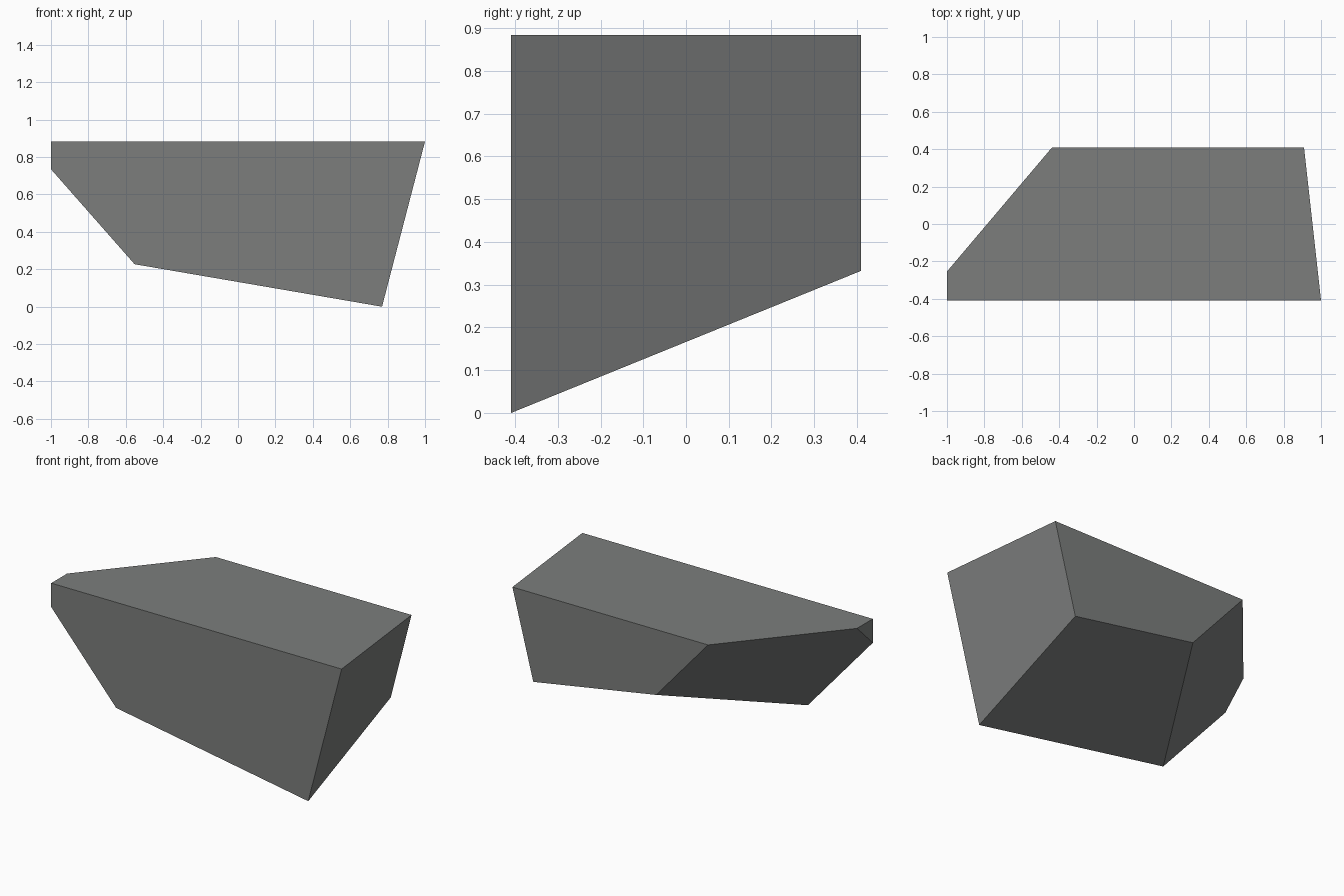
import bpy, bmesh
from mathutils import Vector
from mathutils.geometry import normal

if "Cube" in bpy.data.objects:
    bpy.data.objects.remove(bpy.data.objects["Cube"])

H, D = 0.884, 0.409          # height, half depth
CENTRE = Vector((0.1, 0, 0.55))

grey = bpy.data.materials.new("stone_grey")
grey.diffuse_color = (0.2, 0.208, 0.204, 1)
grey.use_nodes = True
grey.node_tree.nodes["Principled BSDF"].inputs["Base Color"].default_value = grey.diffuse_color

# Block that the facets are cut from
bm = bmesh.new()
bmesh.ops.create_cube(bm, size=1)
for v in bm.verts:
    v.co = Vector((v.co.x * 2, v.co.y * 2 * D, (v.co.z + 0.5) * H))


def slice_off(a, b, c):
    """Cut away everything beyond the plane through three points."""
    a, b, c = Vector(a), Vector(b), Vector(c)
    n = normal(a, b, c)
    if n.dot(CENTRE - a) > 0:
        n = -n
    geom = bm.verts[:] + bm.edges[:] + bm.faces[:]
    bmesh.ops.bisect_plane(bm, geom=geom, dist=1e-5, plane_co=a, plane_no=n, clear_outer=True)
    rim = [e for e in bm.edges if e.is_boundary]
    bmesh.ops.holes_fill(bm, edges=rim, sides=0)


# Sloping underside, right end, and left rear facet
slice_off((0.77, -D, 0), (-0.553, -D, 0.227), (0.766, D, 0.332))
slice_off((1, -D, H), (0.77, -D, 0), (0.909, D, H))
slice_off((-0.4385, D, H), (-1, -0.254, H), (-0.553, -D, 0.227))

bmesh.ops.remove_doubles(bm, verts=bm.verts[:], dist=1e-4)
bmesh.ops.recalc_face_normals(bm, faces=bm.faces[:])
mesh = bpy.data.meshes.new("faceted_rock")
bm.to_mesh(mesh)
bm.free()
mesh.materials.append(grey)
rock = bpy.data.objects.new("faceted_rock", mesh)
bpy.context.collection.objects.link(rock)
